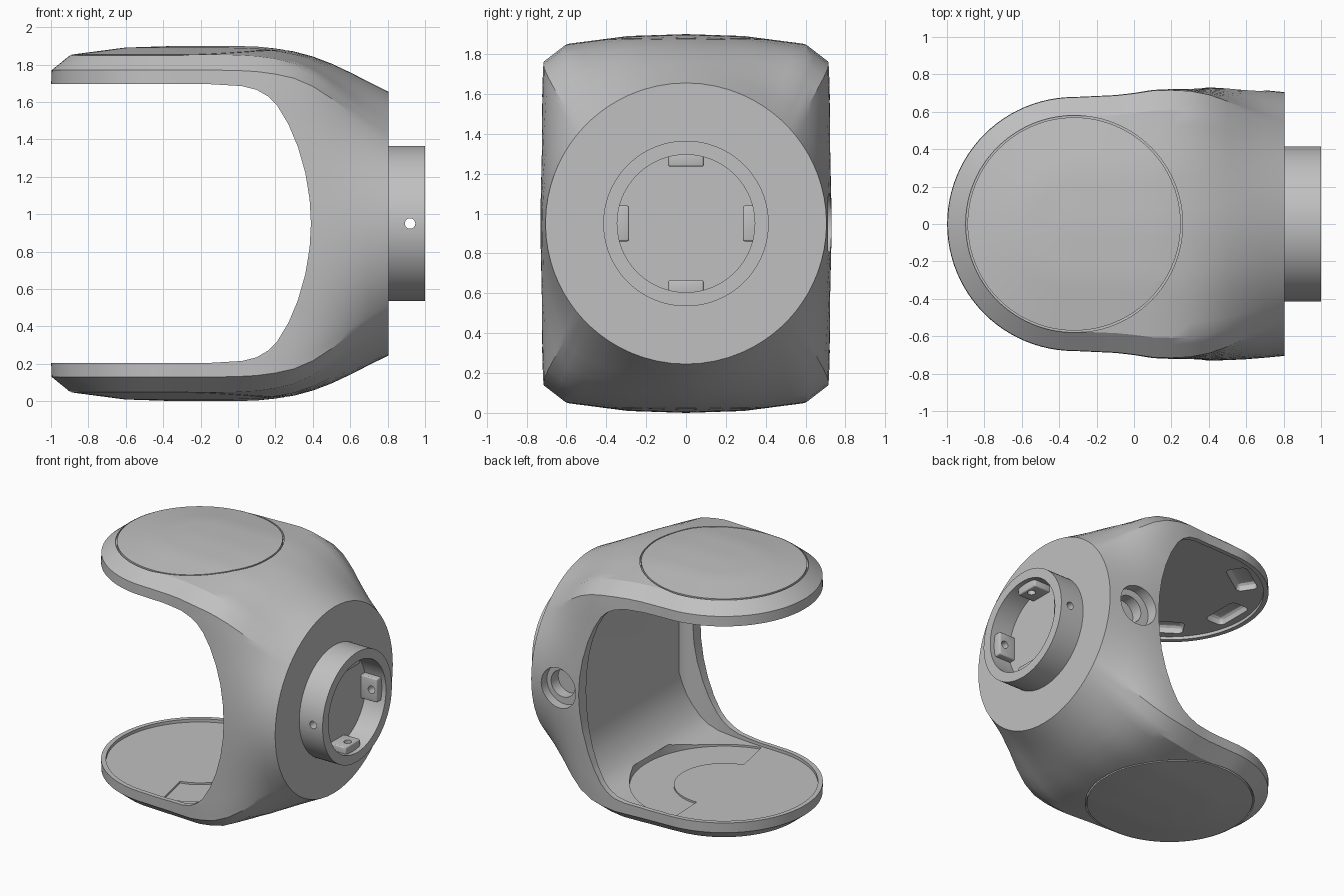
import bpy, bmesh, math
from mathutils import Matrix, Vector

MID = 0.95      # mid height of the fork
AXIS = -0.32    # x of the round arm ends

cube = bpy.data.objects.get("Cube")
if cube:
    bpy.data.objects.remove(cube, do_unlink=True)

grey = bpy.data.materials.new("satin grey")
grey.use_nodes = True
grey.diffuse_color = (0.53, 0.53, 0.53, 1)
grey.node_tree.nodes["Principled BSDF"].inputs["Base Color"].default_value = (0.53, 0.53, 0.53, 1)


def finish(bm, name):
    bmesh.ops.recalc_face_normals(bm, faces=bm.faces)
    mesh = bpy.data.meshes.new(name)
    bm.to_mesh(mesh)
    bm.free()
    mesh.materials.append(grey)
    obj = bpy.data.objects.new(name, mesh)
    bpy.context.collection.objects.link(obj)
    return obj


def cylinder(name, radius, start, end, segments=64):
    """Round bar between two points."""
    a, b = Vector(start), Vector(end)
    turn = (b - a).to_track_quat('Z', 'Y').to_matrix().to_4x4()
    bm = bmesh.new()
    bmesh.ops.create_cone(bm, cap_ends=True, segments=segments, radius1=radius, radius2=radius,
                          depth=(b - a).length, matrix=Matrix.Translation((a + b) / 2) @ turn)
    return finish(bm, name)


def block(name, size, matrix, bevel):
    """Box with rounded edges."""
    bm = bmesh.new()
    bmesh.ops.create_cube(bm, size=1, matrix=Matrix.Diagonal((*size, 1)))
    bmesh.ops.bevel(bm, geom=bm.edges[:], offset=bevel, segments=3, affect='EDGES', profile=0.5)
    bm.transform(matrix)
    return finish(bm, name)


def prism(name, points, offset):
    """Flat outline pushed along an offset."""
    bm = bmesh.new()
    face = bm.faces.new([bm.verts.new(p) for p in points])
    out = bmesh.ops.extrude_face_region(bm, geom=[face])
    bmesh.ops.translate(bm, vec=offset, verts=[v for v in out["geom"] if isinstance(v, bmesh.types.BMVert)])
    return finish(bm, name)


def sector(name, r0, r1, a0, a1, z, height, steps=48):
    """Part of a flat ring around the arm axis."""
    angles = [math.radians(a0 + (a1 - a0) * i / steps) for i in range(steps + 1)]
    path = [(r1, a) for a in angles] + [(r0, a) for a in reversed(angles)]
    pts = [(AXIS + r * math.cos(a), r * math.sin(a), z) for r, a in path]
    return prism(name, pts, (0, 0, height))


def cut(target, cutter):
    cutter.hide_render = True
    mod = target.modifiers.new("cut", 'BOOLEAN')
    mod.operation, mod.solver, mod.object = 'DIFFERENCE', 'EXACT', cutter
    bpy.context.view_layer.objects.active = target
    bpy.ops.object.modifier_apply(modifier=mod.name)
    bpy.data.objects.remove(cutter, do_unlink=True)


def section_ring(corners, steps):
    """Closed unit section from the corners of one quarter."""
    q = []
    for (a, b), n in zip(zip(corners, corners[1:]), steps):
        q += [(a[0] + (b[0] - a[0]) * i / n, a[1] + (b[1] - a[1]) * i / n) for i in range(n)]
    q.append(corners[-1])
    half = q + [(y, -z) for y, z in reversed(q[:-1])]
    return half + [(-y, z) for y, z in reversed(half[1:-1])]


def fork_solid(name, ring, stations, turns=24):
    """Half-round nose swept about the arm axis, then lofted along x towards a round section."""
    bm = bmesh.new()
    loops = []
    _, w0, h0, _ = stations[0]
    for i in range(turns):
        phi = math.pi / 2 * (1 - i / turns)
        loops.append([(AXIS - abs(y) * w0 * math.sin(phi), y * w0 * math.cos(phi), MID + z * h0)
                      for y, z in ring])
    for x, w, h, s in stations:
        loop = []
        for y, z in ring:
            k = 1 - s + s / math.hypot(y, z)
            loop.append((x, y * k * w, MID + z * k * h))
        loops.append(loop)
    rows = [[bm.verts.new(p) for p in loop] for loop in loops]
    n = len(ring)
    for a, b in zip(rows, rows[1:]):
        for i in range(n):
            j = (i + 1) % n
            bm.faces.new((a[i], a[j], b[j], b[i]))
    bm.faces.new(rows[-1])
    bmesh.ops.remove_doubles(bm, verts=bm.verts, dist=0.0001)
    return finish(bm, name)


# Fork body: chamfered arms blending into a round end face
outer_ring = section_ring([(0, 1), (0.42, 0.99), (0.845, 0.95), (0.995, 0.863), (1, 0.75), (1, 0)],
                          [4, 4, 3, 2, 8])
fork = fork_solid("fork_body", outer_ring, [
    (AXIS, 0.68, 0.95, 0), (-0.1, 0.69, 0.95, 0), (0.0, 0.702, 0.949, 0.005), (0.1, 0.72, 0.946, 0.02),
    (0.2, 0.727, 0.936, 0.045), (0.3, 0.73, 0.92, 0.09), (0.4, 0.73, 0.893, 0.2), (0.5, 0.728, 0.855, 0.39),
    (0.6, 0.723, 0.808, 0.62), (0.7, 0.715, 0.757, 0.82), (0.805, 0.705, 0.705, 1)])

# Opening between the arms
half = [(-1.2, 0.745), (-0.15, 0.745), (0.02, 0.735), (0.1, 0.715), (0.16, 0.68), (0.21, 0.63),
        (0.27, 0.53), (0.32, 0.41), (0.36, 0.27), (0.383, 0.13)]
profile = half + [(0.39, 0)] + [(x, -z) for x, z in reversed(half)]
cut(fork, prism("opening", [(x, -0.9, MID + z) for x, z in profile], (0, 1.8, 0)))

# Shallow hollow inside the rim lip, rounding up into a flat back wall
inner_ring = section_ring([(0, 1), (1, 1), (1, 0)], [8, 8])
cut(fork, fork_solid("hollow", inner_ring, [
    (AXIS, 0.645, 0.768, 0), (-0.1, 0.655, 0.768, 0), (0.1, 0.675, 0.768, 0), (0.2, 0.675, 0.758, 0),
    (0.28, 0.665, 0.725, 0), (0.34, 0.655, 0.675, 0), (0.39, 0.64, 0.605, 0), (0.43, 0.625, 0.53, 0),
    (0.455, 0.61, 0.45, 0), (0.47, 0.59, 0.36, 0)]))

# Cap seams on both arms
for z in (MID + 0.885, MID - 0.885 - 0.2):
    ring = cylinder("seam", 0.58, (AXIS, 0, z), (AXIS, 0, z + 0.2), 96)
    cut(ring, cylinder("seam_core", 0.57, (AXIS, 0, z - 0.1), (AXIS, 0, z + 0.3), 96))
    cut(fork, ring)

# Stepped recess in the lower arm floor
cut(fork, sector("floor_step", 0.345, 0.65, -78, 92, 0.168, 0.07))

# Slots under the upper arm
for angle in (124, 180, 236):
    m = (Matrix.Translation((AXIS, 0, MID + 0.768)) @ Matrix.Rotation(math.radians(angle), 4, 'Z')
         @ Matrix.Translation((0.515, 0, 0)))
    cut(fork, block("slot", (0.15, 0.3, 0.11), m, 0.035))

# Stepped port on the back side
cut(fork, cylinder("port", 0.15, (0.565, 0.645, MID), (0.565, 0.9, MID)))
cut(fork, cylinder("port_core", 0.1, (0.58, 0.56, MID), (0.58, 0.7, MID)))

# Mounting collar with bore, keys and cross holes
collar = cylinder("mounting_collar", 0.415, (0.78, 0, MID), (1.0, 0, MID), 96)
cut(collar, cylinder("bore", 0.345, (0.83, 0, MID), (1.1, 0, MID), 96))
parts = [fork, collar]
pins = [((0.92, -0.6, MID), (0.92, 0.6, MID)), ((0.92, 0, MID - 0.35), (0.92, 0, MID + 0.35))]
for k, side in enumerate(("left", "upper", "right", "lower")):
    m = (Matrix.Translation((0.895, 0, MID)) @ Matrix.Rotation(math.pi / 2 * k, 4, 'X')
         @ Matrix.Translation((0, 0.325, 0)))
    key = block("collar_key_" + side, (0.14, 0.08, 0.18), m, 0.012)
    cut(key, cylinder("pin_hole", 0.028, *pins[k % 2], 24))
    parts.append(key)
cut(collar, cylinder("pin_hole", 0.028, *pins[0], 24))

# Smooth shading with crisp edges
for obj in bpy.context.view_layer.objects:
    obj.select_set(obj in parts)
bpy.context.view_layer.objects.active = fork
bpy.ops.object.shade_smooth_by_angle(angle=math.radians(25))
